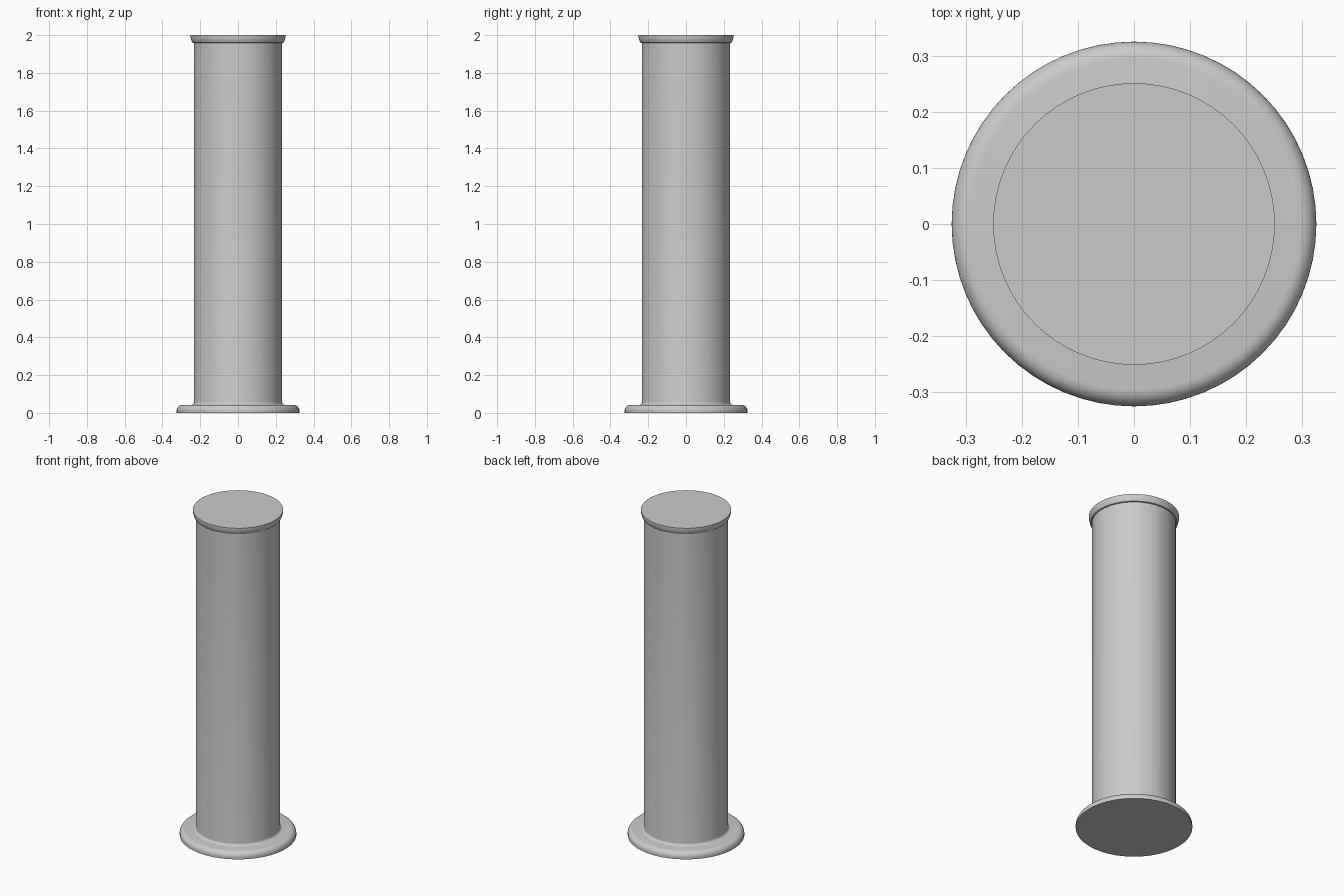
import bpy
import bmesh
import math

cube = bpy.data.objects.get("Cube")
if cube:
    bpy.data.objects.remove(cube, do_unlink=True)

SEGMENTS = 64

grey = bpy.data.materials.new("plain grey")
grey.use_nodes = True
colour = (0.6, 0.6, 0.6, 1)
grey.diffuse_color = colour
grey.node_tree.nodes["Principled BSDF"].inputs["Base Color"].default_value = colour


def arc(r, z, size, start, end, steps=5):
    """Profile points along a circular arc, angles in degrees."""
    angles = [math.radians(start + (end - start) * i / steps) for i in range(steps + 1)]
    return [(r + size * math.cos(a), z + size * math.sin(a)) for a in angles]


def lathe(name, profile):
    """Spin a bottom-to-top profile about z and close both ends."""
    bm = bmesh.new()
    rings = []
    for r, z in profile:
        rings.append([bm.verts.new((r * math.cos(a), r * math.sin(a), z))
                      for a in (math.tau * i / SEGMENTS for i in range(SEGMENTS))])
    for low, high in zip(rings, rings[1:]):
        for i in range(SEGMENTS):
            j = (i + 1) % SEGMENTS
            bm.faces.new((low[i], low[j], high[j], high[i]))
    bm.faces.new(rings[0][::-1])
    bm.faces.new(rings[-1])
    mesh = bpy.data.meshes.new(name)
    bm.to_mesh(mesh)
    bm.free()
    mesh.materials.append(grey)
    obj = bpy.data.objects.new(name, mesh)
    bpy.context.collection.objects.link(obj)
    bpy.ops.object.select_all(action="DESELECT")
    obj.select_set(True)
    bpy.context.view_layer.objects.active = obj
    bpy.ops.object.shade_smooth_by_angle(angle=math.radians(35))
    return obj


# Rounded foot, fillet, straight shaft and flared rim in one turned profile
foot = [(0.325, 0), (0.325, 0.012)] + arc(0.295, 0.012, 0.03, 10, 90)
fillet = arc(0.249, 0.057, 0.015, 270, 180)
rim = [(0.234, 1.958), (0.241, 1.96), (0.245, 1.966), (0.248, 1.976), (0.251, 1.988), (0.251, 2)]
lathe("column", foot + fillet + rim)
